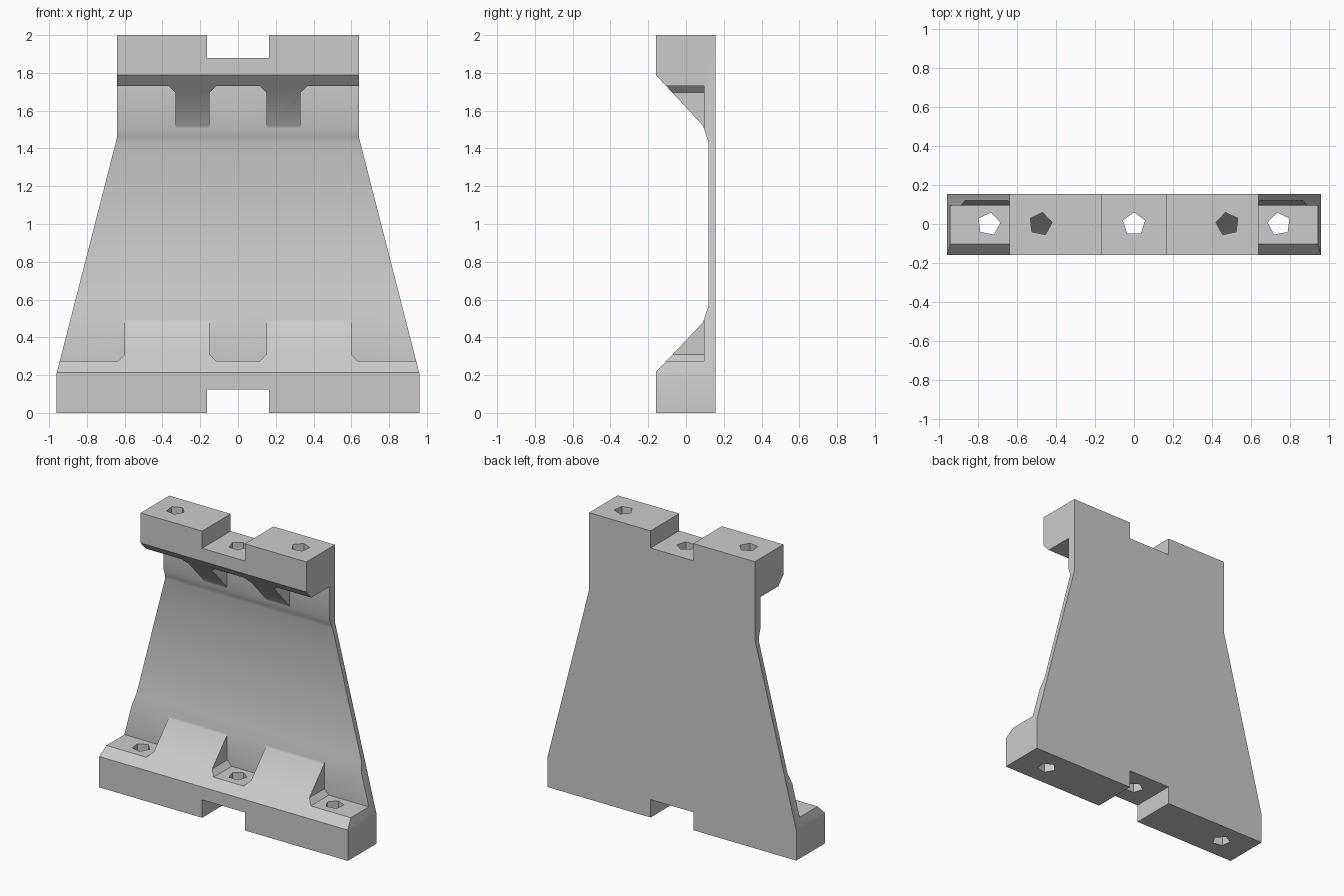
import bpy, bmesh, math
from mathutils import Vector

cube = bpy.data.objects.get("Cube")
if cube:
    bpy.data.objects.remove(cube, do_unlink=True)

grey = bpy.data.materials.new("plain grey")
grey.use_nodes = True
grey.diffuse_color = (0.6, 0.6, 0.6, 1)
grey.node_tree.nodes["Principled BSDF"].inputs["Base Color"].default_value = (0.6, 0.6, 0.6, 1)


def prism(name, points, offset):
    """Extrude a closed 3D outline along offset into a solid."""
    bm = bmesh.new()
    face = bm.faces.new([bm.verts.new(p) for p in points])
    ext = bmesh.ops.extrude_face_region(bm, geom=[face], use_keep_orig=True)
    moved = [g for g in ext["geom"] if isinstance(g, bmesh.types.BMVert)]
    bmesh.ops.translate(bm, verts=moved, vec=Vector(offset))
    bmesh.ops.recalc_face_normals(bm, faces=bm.faces)
    mesh = bpy.data.meshes.new(name)
    bm.to_mesh(mesh)
    bm.free()
    mesh.materials.append(grey)
    obj = bpy.data.objects.new(name, mesh)
    bpy.context.collection.objects.link(obj)
    return obj


def combine(target, tool, operation):
    """Apply a boolean and remove its helper."""
    tool.hide_render = True
    mod = target.modifiers.new("cut", "BOOLEAN")
    mod.object, mod.operation, mod.solver = tool, operation, "EXACT"
    bpy.context.view_layer.objects.active = target
    bpy.ops.object.modifier_apply(modifier=mod.name)
    bpy.data.objects.remove(tool, do_unlink=True)


# Bracket body: side profile with thick flanges and a thin web
profile = [(-0.16, 0), (0.155, 0), (0.155, 2), (-0.16, 2), (-0.16, 1.79),
           (0.09, 1.52), (0.12, 1.43), (0.12, 0.57), (0.09, 0.48), (-0.16, 0.215)]
body = prism("tapered_bracket", [(-1.1, y, z) for y, z in profile], (2.2, 0, 0))

# Tapered front outline with a notch in each end
half = [(0.165, -0.1), (0.96, -0.1), (0.96, 0.21), (0.64, 1.46), (0.64, 2.1),
        (0.165, 2.1), (0.165, 1.88)]
half = [(0.165, 0.125)] + half
outline = half + [(-x, z) for x, z in reversed(half)]
combine(body, prism("outline_cutter", [(x, -0.4, z) for x, z in outline], (0, 0.8, 0)), "INTERSECT")


# Chamfered pockets over the bolt seats
def pocket(x0, x1, seat, far):
    c = 0.035
    up = math.copysign(c, far - seat)
    shape = [(x0, far), (x0, seat + up), (x0 + c, seat),
             (x1 - c, seat), (x1, seat + up), (x1, far)]
    combine(body, prism("pocket_cutter", [(x, -0.4, z) for x, z in shape], (0, 0.495, 0)), "DIFFERENCE")


for inner, seat, far in ((0.6, 0.275, 0.9), (0.33, 1.73, 1.1)):
    pocket(-0.15, 0.15, seat, far)
    pocket(inner, 1.2, seat, far)
    pocket(-1.2, -inner, seat, far)


# Five-sided bolt holes
def bolt_hole(x, angle, z0, z1):
    ring = [math.radians(angle + 72 * i) for i in range(5)]
    points = [(x + 0.06 * math.cos(a), 0.06 * math.sin(a), z0) for a in ring]
    combine(body, prism("hole_cutter", points, (0, 0, z1 - z0)), "DIFFERENCE")


bolt_hole(0, 90, -0.1, 2.1)
for side, angle in ((-1, 7), (1, 173)):
    bolt_hole(side * 0.745, angle, -0.1, 0.8)
    bolt_hole(side * 0.48, angle, 1.2, 2.1)

# Smooth only the gentle bends of the web
bpy.ops.object.select_all(action="DESELECT")
body.select_set(True)
bpy.context.view_layer.objects.active = body
bpy.ops.object.shade_smooth_by_angle(angle=math.radians(30))
